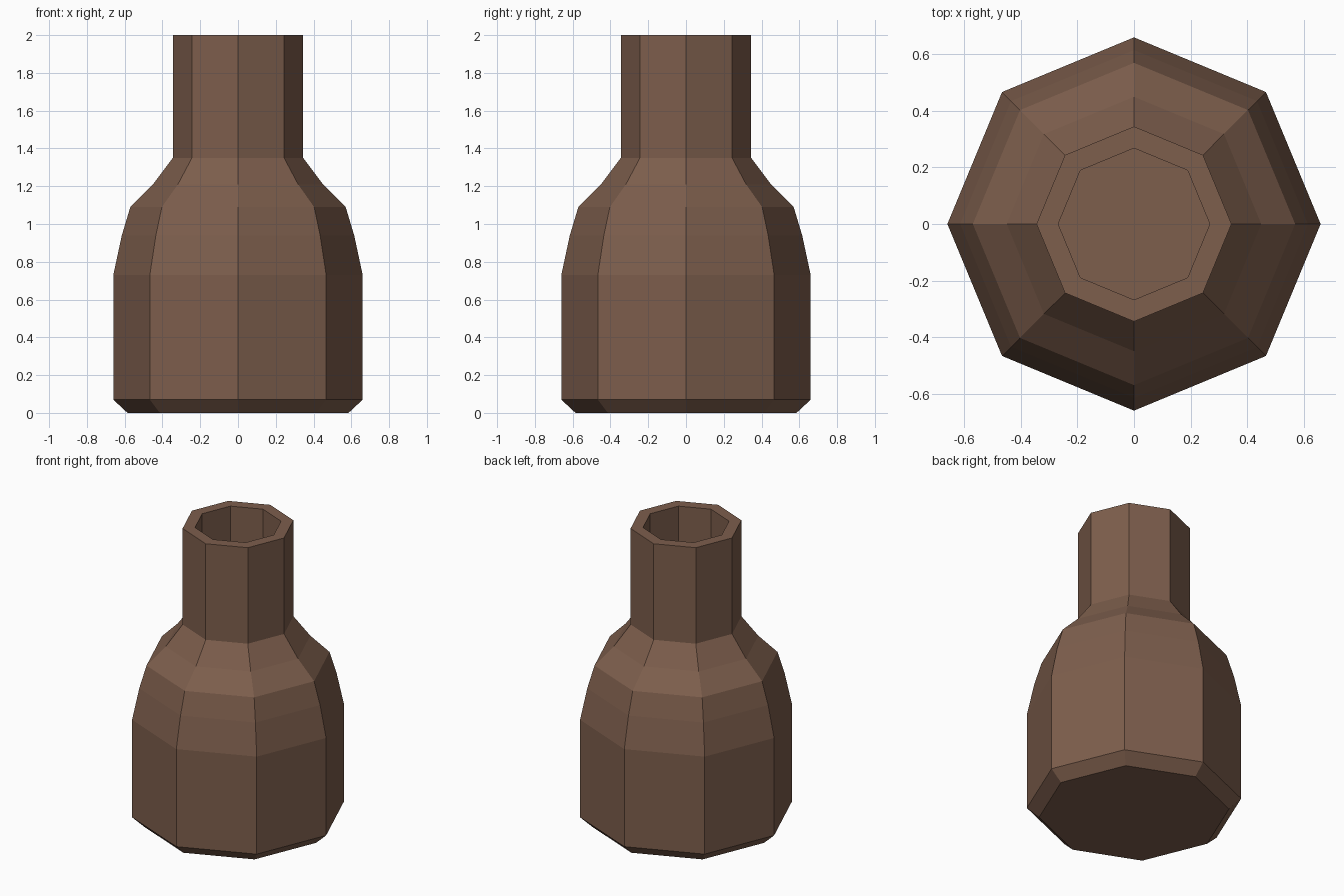
import bpy
import bmesh
from math import cos, sin, tau

SIDES = 8

cube = bpy.data.objects.get("Cube")
if cube:
    bpy.data.objects.remove(cube, do_unlink=True)

# Brown clay
clay = bpy.data.materials.new("brown_clay")
clay.use_nodes = True
colour = (0.205, 0.112, 0.073, 1)
clay.diffuse_color = colour
bsdf = clay.node_tree.nodes["Principled BSDF"]
bsdf.inputs["Base Color"].default_value = colour
bsdf.inputs["Roughness"].default_value = 0.9

# Radius and height: chamfered base, belly, shoulder, neck, rim, hollow of the neck
profile = [(0.585, 0), (0.66, 0.07), (0.66, 0.73), (0.615, 0.94), (0.57, 1.09),
           (0.45, 1.21), (0.345, 1.35), (0.345, 2), (0.268, 2), (0.268, 1.35)]


def lathe(name, points, material):
    """Turn a profile into a closed, flat-sided solid."""
    bm = bmesh.new()
    rings = [[bm.verts.new((r * cos(tau * i / SIDES), r * sin(tau * i / SIDES), z))
              for i in range(SIDES)] for r, z in points]
    for low, high in zip(rings, rings[1:]):
        for i in range(SIDES):
            j = (i + 1) % SIDES
            bm.faces.new((low[i], low[j], high[j], high[i]))
    bm.faces.new(rings[0][::-1])
    bm.faces.new(rings[-1])
    bmesh.ops.recalc_face_normals(bm, faces=bm.faces)
    mesh = bpy.data.meshes.new(name)
    bm.to_mesh(mesh)
    bm.free()
    mesh.materials.append(material)
    obj = bpy.data.objects.new(name, mesh)
    bpy.context.collection.objects.link(obj)
    return obj


lathe("bottle", profile, clay)
